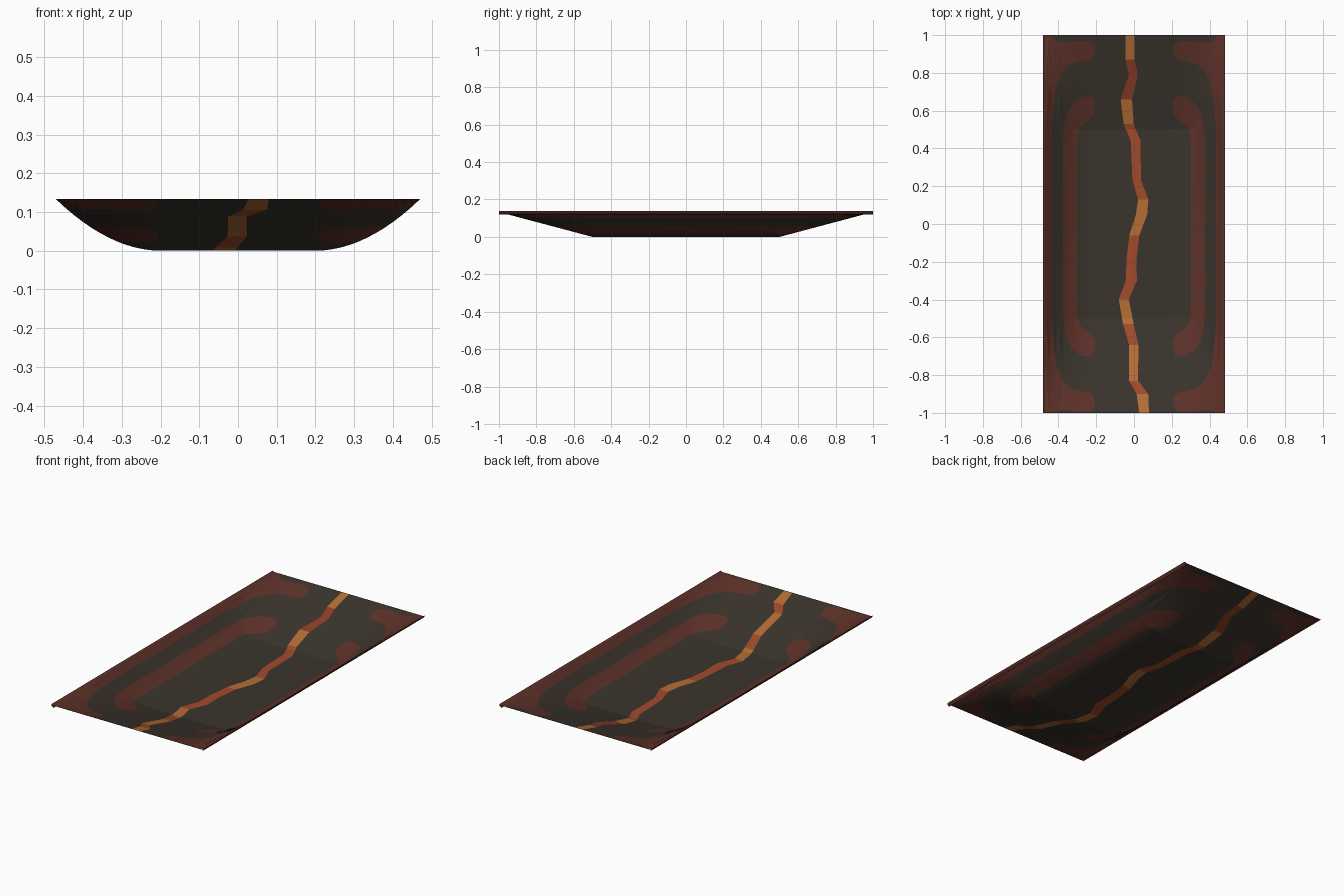
import bpy, bmesh, random
from mathutils import Vector
from mathutils.geometry import delaunay_2d_cdt

if "Cube" in bpy.data.objects:
    bpy.data.objects.remove(bpy.data.objects["Cube"])
random.seed(4)

W, FLAT, L, MID, H = 0.47, 0.2, 1.0, 0.5, 0.133


def material(name, rgb):
    m = bpy.data.materials.new(name)
    m.use_nodes = True
    col = [(c / 255) ** 2.2 for c in rgb] + [1]
    m.diffuse_color = col
    bsdf = m.node_tree.nodes["Principled BSDF"]
    bsdf.inputs["Base Color"].default_value = col
    bsdf.inputs["Roughness"].default_value = 0.9
    return m


stone = material("dark stone", (61, 55, 48))
red = material("red brown", (94, 53, 45))
rust = material("rust", (140, 64, 42))
orange = material("orange", (161, 76, 47))
amber = material("amber", (180, 110, 56))
palette = [stone, red, rust, orange, amber]


def height(x, y):
    """Curved trough in the middle, lofted to a flat edge at both ends."""
    trough = H * (max(0, abs(x) - FLAT) / (W - FLAT)) ** 1.95
    ramp = max(0, abs(y) - MID) / (L - MID)
    return trough + (H - trough) * ramp


def add_object(name, bm, mats):
    me = bpy.data.meshes.new(name)
    bm.to_mesh(me)
    bm.free()
    for m in mats:
        me.materials.append(m)
    ob = bpy.data.objects.new(name, me)
    bpy.context.collection.objects.link(ob)
    return ob


# Regions of the sheet seen from above: outline and colour index
verts, edges, faces, tint = [], [], [], []


def region(points, colour):
    area = sum(a[0] * b[1] - b[0] * a[1] for a, b in zip(points, points[1:] + points[:1]))
    if area < 0:
        points = points[::-1]
    start = len(verts)
    verts.extend(Vector(p) for p in points)
    faces.append(list(range(start, len(verts))))
    tint.append(colour)


def line(a, b):
    verts.extend((Vector(a), Vector(b)))
    edges.append((len(verts) - 2, len(verts) - 1))


region([(-W, -L), (W, -L), (W, L), (-W, L)], 0)

# Red border with hooked corners, and the red bracket inside it
border = [(.435, .5), (.42, .68), (.405, .75), (.38, .81), (.34, .855), (.28, .875),
          (.235, .88), (.212, .9), (.205, .93), (.212, .96), (.235, .98), (.3, .98),
          (.38, .97), (.42, .98), (.44, L), (W, L)]
bracket = [(.302, .43), (.298, .49), (.28, .53), (.235, .565), (.212, .59), (.205, .63),
           (.212, .67), (.235, .69), (.275, .685), (.315, .66), (.35, .61), (.37, .54),
           (.377, .4)]


def shift(y):
    return y if abs(y) == L else y - 0.012


for half in (border, bracket):
    for side in (1, -1):
        loop = [(side * x, shift(y)) for x, y in half]
        loop += [(side * x, shift(-y)) for x, y in reversed(half)]
        region(loop, 1)

# Glowing crack: a jagged strip in short coloured pieces
crack = [(-.02, 1), (-.02, .87), (-.005, .79), (-.04, .66), (-.025, .53), (.01, .44),
         (.015, .23), (.045, .13), (.04, .05), (.005, -.06), (-.015, -.19), (-.015, -.3),
         (-.05, -.4), (-.03, -.53), (0, -.64), (0, -.83), (.045, -.9), (.055, -1)]
piece_colours = [4, 2, 2, 4, 3, 3, 3, 4, 4, 3, 3, 3, 4, 3, 4, 3, 4]
rungs = [((x - random.uniform(.021, .032), y), (x + random.uniform(.021, .032), y))
         for x, y in crack]
for a, b, colour in zip(rungs, rungs[1:], piece_colours):
    region([a[0], a[1], b[1], b[0]], colour)

# Rows and columns that carry the bend of the sheet
STEPS = 12
for i in range(STEPS):
    x = FLAT + (W - FLAT) * i / STEPS
    for side in (1, -1):
        line((side * x, -L), (side * x, L))
for y in (-.75, -MID, 0, MID, .75):
    line((-W, y), (W, y))

out_verts, _, out_faces, _, _, origins = delaunay_2d_cdt(verts, edges, faces, 1, 1e-5)

# Trough sheet
bm = bmesh.new()
bv = [bm.verts.new((v.x, v.y, height(v.x, v.y))) for v in out_verts]
for f, ids in zip(out_faces, origins):
    face = bm.faces.new([bv[i] for i in f])
    face.material_index = tint[max(ids)] if ids else 0
    if face.normal_update() or face.normal.z < 0:
        face.normal_flip()
sheet = add_object("trough_sheet", bm, palette)

bpy.ops.object.select_all(action='DESELECT')
sheet.select_set(True)
bpy.context.view_layer.objects.active = sheet
bpy.ops.object.shade_smooth_by_angle(angle=0.17)

# Turned-down lips along both long edges
lip_profile = [(W - .008, H - .007), (W, H), (.481, .138), (.479, .13), (.468, .12)]
for name, side in (("left_lip", 1), ("right_lip", -1)):
    bm = bmesh.new()
    rows = [[bm.verts.new((side * x, y, z)) for x, z in lip_profile[1:]] for y in (-L, L)]
    for i in range(len(rows[0]) - 1):
        quad = [rows[0][i], rows[1][i], rows[1][i + 1], rows[0][i + 1]]
        bm.faces.new(quad if side < 0 else quad[::-1])
    bmesh.ops.recalc_face_normals(bm, faces=bm.faces)
    add_object(name, bm, [red])
